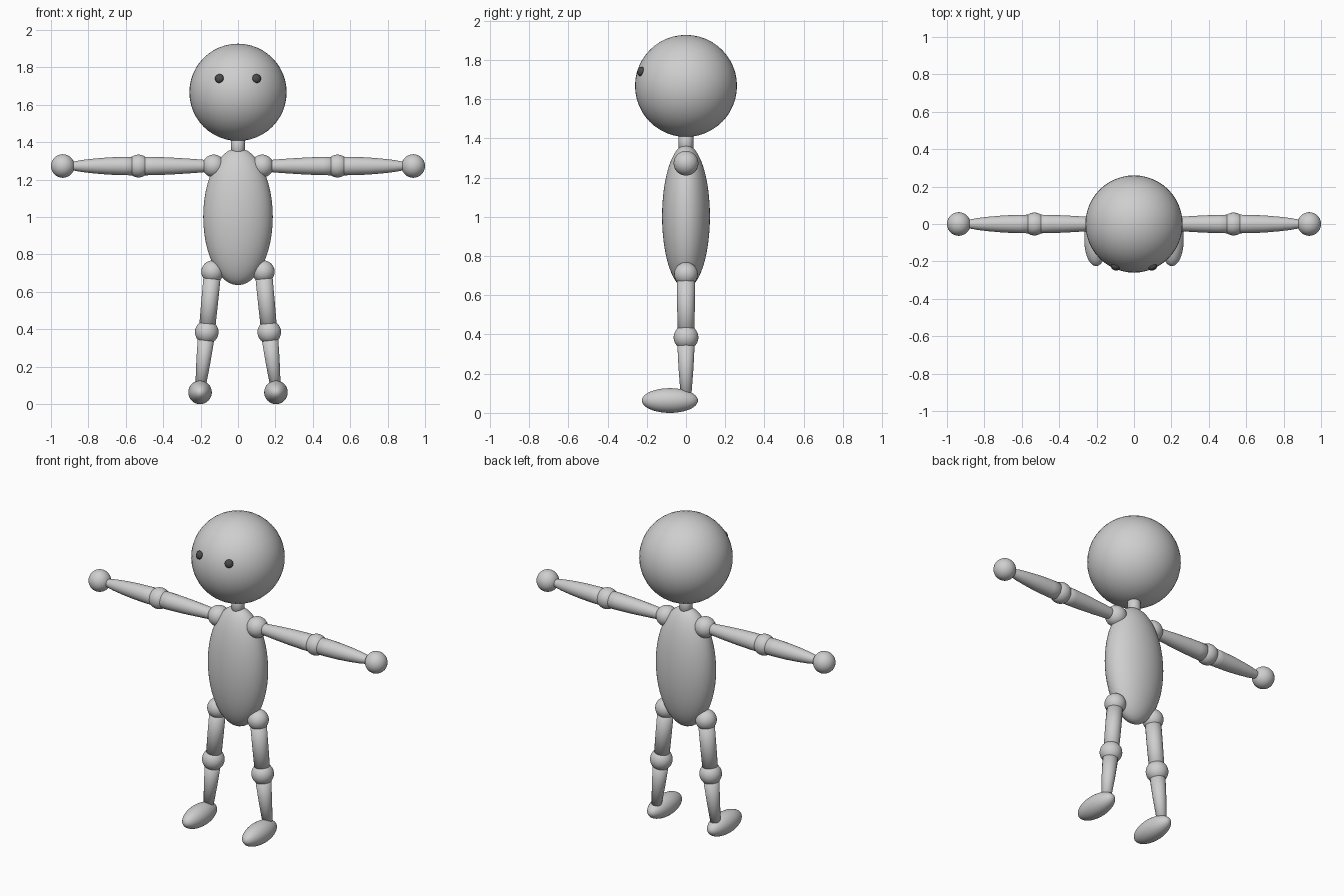
import bpy, bmesh
from mathutils import Vector, Matrix

if "Cube" in bpy.data.objects:
    bpy.data.objects.remove(bpy.data.objects["Cube"])


def material(name, value):
    m = bpy.data.materials.new(name)
    m.diffuse_color = (value, value, value, 1)
    m.use_nodes = True
    m.node_tree.nodes["Principled BSDF"].inputs["Base Color"].default_value = m.diffuse_color
    return m


GREY = material("light_grey", 0.62)
DARK = material("dark_grey", 0.07)


def finish(name, bm, mat):
    bmesh.ops.recalc_face_normals(bm, faces=bm.faces)
    mesh = bpy.data.meshes.new(name)
    bm.to_mesh(mesh)
    bm.free()
    mesh.materials.append(mat)
    mesh.shade_smooth()
    obj = bpy.data.objects.new(name, mesh)
    bpy.context.collection.objects.link(obj)
    return obj


def ball(name, center, radii, mat=GREY, aim=None):
    """Ellipsoid; aim optionally turns its local z axis to a direction."""
    bm = bmesh.new()
    bmesh.ops.create_uvsphere(bm, u_segments=48, v_segments=24, radius=1)
    turn = aim.to_track_quat('Z', 'Y').to_matrix().to_4x4() if aim else Matrix()
    bm.transform(Matrix.Translation(center) @ turn @ Matrix.Diagonal((*radii, 1)))
    return finish(name, bm, mat)


def limb(name, start, end, profile):
    """Round limb from start to end; profile = (fraction, radius) rings."""
    start, end = Vector(start), Vector(end)
    axis = end - start
    bm = bmesh.new()
    verts = [bm.verts.new((r, 0, t * axis.length)) for t, r in profile]
    edges = [bm.edges.new(p) for p in zip(verts, verts[1:])]
    bmesh.ops.spin(bm, geom=verts + edges, cent=(0, 0, 0), axis=(0, 0, 1),
                   angle=6.283185307, steps=32)
    bmesh.ops.remove_doubles(bm, verts=bm.verts, dist=1e-5)
    bmesh.ops.holes_fill(bm, edges=[e for e in bm.edges if e.is_boundary], sides=0)
    turn = axis.to_track_quat('Z', 'Y').to_matrix().to_4x4()
    bm.transform(Matrix.Translation(start) @ turn)
    return finish(name, bm, GREY)


# Head, neck and torso
HEAD = Vector((0, 0, 1.667))
ball("head", HEAD, (0.26, 0.26, 0.26))
limb("neck", (0, 0, 1.30), (0, 0, 1.46), [(0, 0.037), (1, 0.037)])
ball("torso", (0, 0, 1.002), (0.186, 0.122, 0.366))

for side, s in (("left", 1), ("right", -1)):
    # Eyes lying on the head surface
    eye = Vector((s * 0.1, -0.23, 1.741))
    ball(side + "_eye", eye, (0.024, 0.024, 0.017), DARK, eye - HEAD)

    # Arm
    shoulder, elbow, hand = (Vector((s * x, 0, 1.273)) for x in (0.13, 0.532, 0.937))
    ball(side + "_shoulder", shoulder, (0.061,) * 3)
    ball(side + "_elbow", elbow, (0.061,) * 3)
    ball(side + "_hand", hand, (0.063,) * 3)
    limb(side + "_upper_arm", shoulder, elbow,
         [(0, 0.027), (0.15, 0.034), (0.35, 0.04), (0.6, 0.046), (0.8, 0.049), (1, 0.05)])
    limb(side + "_forearm", elbow, hand,
         [(0, 0.05), (0.2, 0.049), (0.4, 0.046), (0.6, 0.039), (0.75, 0.032),
          (0.88, 0.022), (1, 0.01)])

    # Leg
    hip = Vector((s * 0.136, 0, 0.708))
    knee = Vector((s * 0.167, 0, 0.385))
    ankle = Vector((s * 0.203, 0, 0.07))
    ball(side + "_hip", hip, (0.06,) * 3)
    ball(side + "_knee", knee, (0.063,) * 3)
    limb(side + "_thigh", hip, knee, [(0, 0.046), (0.5, 0.045), (1, 0.043)])
    limb(side + "_shin", knee, ankle, [(0, 0.046), (0.5, 0.038), (1, 0.026)])
    ball(side + "_foot", (s * 0.203, -0.082, 0.063), (0.063, 0.143, 0.063))
